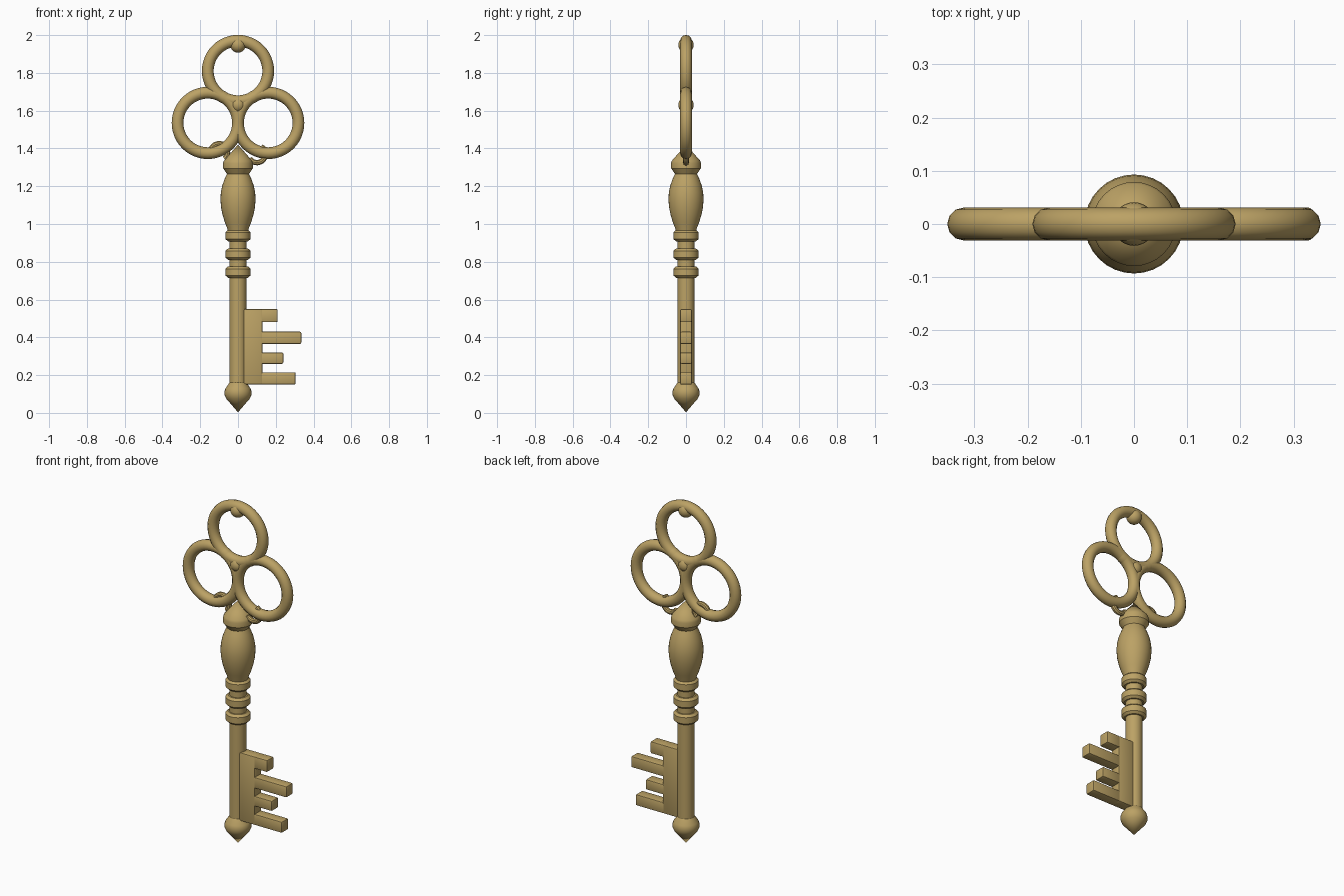
import bpy, bmesh, math
from mathutils import Matrix, Vector

cube = bpy.data.objects.get("Cube")
if cube:
    bpy.data.objects.remove(cube, do_unlink=True)

brass = bpy.data.materials.new("antique_brass")
colour = (0.50, 0.36, 0.13, 1)
brass.diffuse_color = colour
brass.use_nodes = True
brass.node_tree.nodes["Principled BSDF"].inputs["Base Color"].default_value = colour


def finish(obj, name, angle=35):
    obj.name = name
    obj.data.materials.append(brass)
    bpy.ops.object.select_all(action="DESELECT")
    obj.select_set(True)
    bpy.context.view_layer.objects.active = obj
    bpy.ops.object.shade_smooth_by_angle(angle=math.radians(angle))
    return obj


def from_bmesh(bm, name, angle=35):
    bmesh.ops.recalc_face_normals(bm, faces=bm.faces)
    mesh = bpy.data.meshes.new(name)
    bm.to_mesh(mesh)
    bm.free()
    obj = bpy.data.objects.new(name, mesh)
    bpy.context.collection.objects.link(obj)
    return finish(obj, name, angle)


def lathe(name, profile, angle=25):
    """Spin (radius, height) points around z."""
    bm = bmesh.new()
    verts = [bm.verts.new((r, 0, z)) for r, z in profile]
    edges = [bm.edges.new(pair) for pair in zip(verts, verts[1:])]
    bmesh.ops.spin(bm, geom=verts + edges, axis=(0, 0, 1), cent=(0, 0, 0),
                   angle=math.tau, steps=32)
    bmesh.ops.remove_doubles(bm, verts=bm.verts, dist=0.0005)
    return from_bmesh(bm, name, angle)


def ring(name, x, z):
    bpy.ops.mesh.primitive_torus_add(
        location=(x, 0, z), rotation=(math.pi / 2, 0, 0), major_radius=0.16,
        minor_radius=0.031, major_segments=48, minor_segments=12)
    return finish(bpy.context.object, name, 60)


def ball(name, z):
    bpy.ops.mesh.primitive_uv_sphere_add(location=(0, 0, z), radius=0.041,
                                         segments=24, ring_count=12)
    return finish(bpy.context.object, name)


def curl(name, x, z, start, end, radius=0.045, tube=0.015):
    """Open arc of round wire in the xz plane, with closed ends."""
    bm = bmesh.new()
    bmesh.ops.create_circle(
        bm, cap_ends=True, segments=10, radius=tube,
        matrix=Matrix.Translation((radius, 0, 0)))
    geom = bm.verts[:] + bm.edges[:] + bm.faces[:]
    bmesh.ops.spin(bm, geom=geom, axis=(0, -1, 0), cent=(0, 0, 0),
                   angle=math.radians(end - start), steps=20)
    bm.transform(Matrix.Translation((x, 0, z))
                 @ Matrix.Rotation(math.radians(start), 4, (0, -1, 0)))
    return from_bmesh(bm, name)


def block(name, x0, x1, z0, z1, depth=0.031, bevel=0.007):
    bm = bmesh.new()
    bmesh.ops.create_cube(bm, size=1)
    bmesh.ops.scale(bm, vec=(x1 - x0, 2 * depth, z1 - z0), verts=bm.verts)
    bmesh.ops.translate(bm, vec=((x0 + x1) / 2, 0, (z0 + z1) / 2), verts=bm.verts)
    bmesh.ops.bevel(bm, geom=bm.edges[:], offset=bevel, segments=2,
                    profile=0.5, affect="EDGES")
    return from_bmesh(bm, name)


# Trefoil bow with its balls and curls
ring("top_ring", 0, 1.81)
for side, x in (("left", 0.16), ("right", -0.16)):
    ring(side + "_ring", x, 1.535)
ball("top_ball", 1.948)
ball("centre_ball", 1.63)
curl("right_curl", -0.1, 1.38, -50, 185)
curl("left_curl", 0.1, 1.37, -150, 60)

# Turned neck
lathe("neck_cap", [(0, 1.42), (0.075, 1.335), (0.079, 1.322), (0.079, 1.295),
                   (0.056, 1.262), (0, 1.262)])
lathe("handle_vase", [(0, 1.275), (0.056, 1.27), (0.07, 1.24), (0.083, 1.205),
                      (0.091, 1.165), (0.093, 1.13), (0.09, 1.09), (0.082, 1.05),
                      (0.07, 1.01), (0.058, 0.98), (0.05, 0.95), (0, 0.95)])
for i, z in enumerate((0.938, 0.84, 0.745)):
    lathe(f"collar_{i + 1}", [(0, z + 0.03), (0.053, z + 0.03), (0.066, z + 0.018),
                              (0.066, z - 0.018), (0.053, z - 0.03), (0, z - 0.03)])

# Shaft and pointed tip
lathe("shaft", [(0, 0.96), (0.045, 0.96), (0.045, 0.12), (0, 0.12)])
lathe("shaft_tip", [(0, 0.16), (0.045, 0.16), (0.066, 0.13), (0.071, 0.115),
                    (0.071, 0.095), (0.062, 0.075), (0, 0.003)])

# Bit plate and teeth
block("bit_plate", 0.02, 0.13, 0.15, 0.55)
teeth = ((0.48, 0.55, 0.21), (0.365, 0.43, 0.335),
         (0.26, 0.32, 0.24), (0.15, 0.215, 0.305))
for i, (z0, z1, reach) in enumerate(teeth):
    block(f"bit_tooth_{i + 1}", 0.122, reach, z0, z1)
